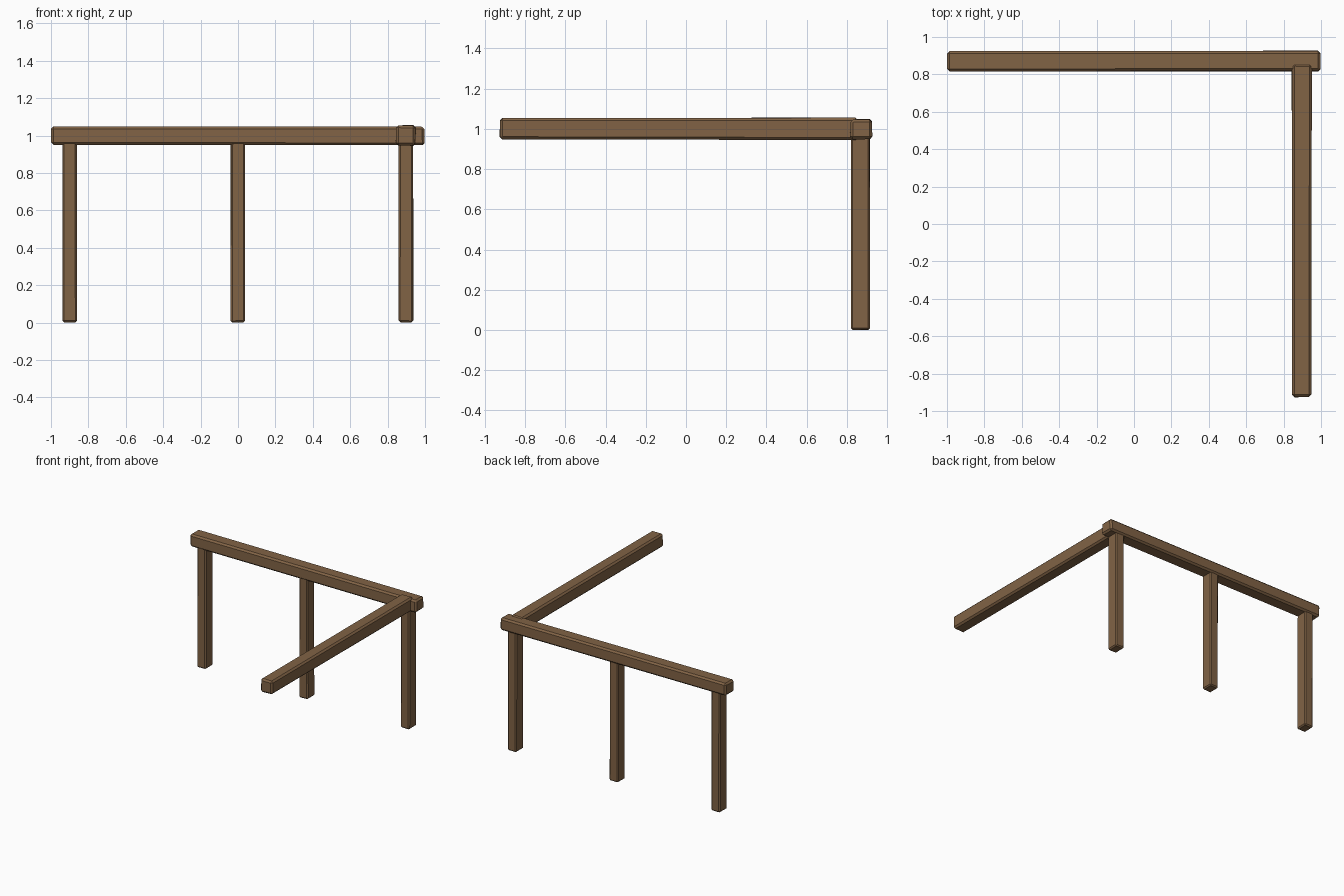
import bpy, bmesh, random
from mathutils import Vector

if "Cube" in bpy.data.objects:
    bpy.data.objects.remove(bpy.data.objects["Cube"])

random.seed(4)
wood = bpy.data.materials.new("brown_wood")
wood.diffuse_color = (0.22, 0.125, 0.06, 1)
wood.use_nodes = True
wood.node_tree.nodes["Principled BSDF"].inputs["Base Color"].default_value = wood.diffuse_color


def timber(name, low, high, chamfer, wobble=0.005):
    """Rough-hewn chamfered timber filling the box low..high."""
    low, high = Vector(low), Vector(high)
    centre, size = (low + high) / 2, high - low
    bm = bmesh.new()
    bmesh.ops.create_cube(bm, size=1)
    for v in bm.verts:
        # pull corners slightly inward for a hand-cut look
        for i in range(3):
            inset = random.uniform(0, wobble)
            v.co[i] = v.co[i] * (size[i] - 2 * inset)
    bmesh.ops.bevel(bm, geom=bm.edges[:], offset=chamfer, segments=1,
                    profile=0.5, affect='EDGES')
    mesh = bpy.data.meshes.new(name)
    bm.to_mesh(mesh)
    bm.free()
    mesh.materials.append(wood)
    obj = bpy.data.objects.new(name, mesh)
    obj.location = centre
    bpy.context.collection.objects.link(obj)
    return obj


# Long beam across the back
timber("back_beam", (-1.0, 0.815, 0.947), (1.0, 0.928, 1.051), 0.013)

# Side beam reaching forward from the right corner
timber("side_beam", (0.84, -0.928, 0.943), (0.953, 0.86, 1.056), 0.013, 0.006)

# Three posts under the back beam
for label, x in (("left", -0.9), ("middle", 0.0), ("right", 0.898)):
    timber(label + "_post", (x - 0.04, 0.819, 0.0), (x + 0.04, 0.916, 0.975), 0.009, 0.003)
